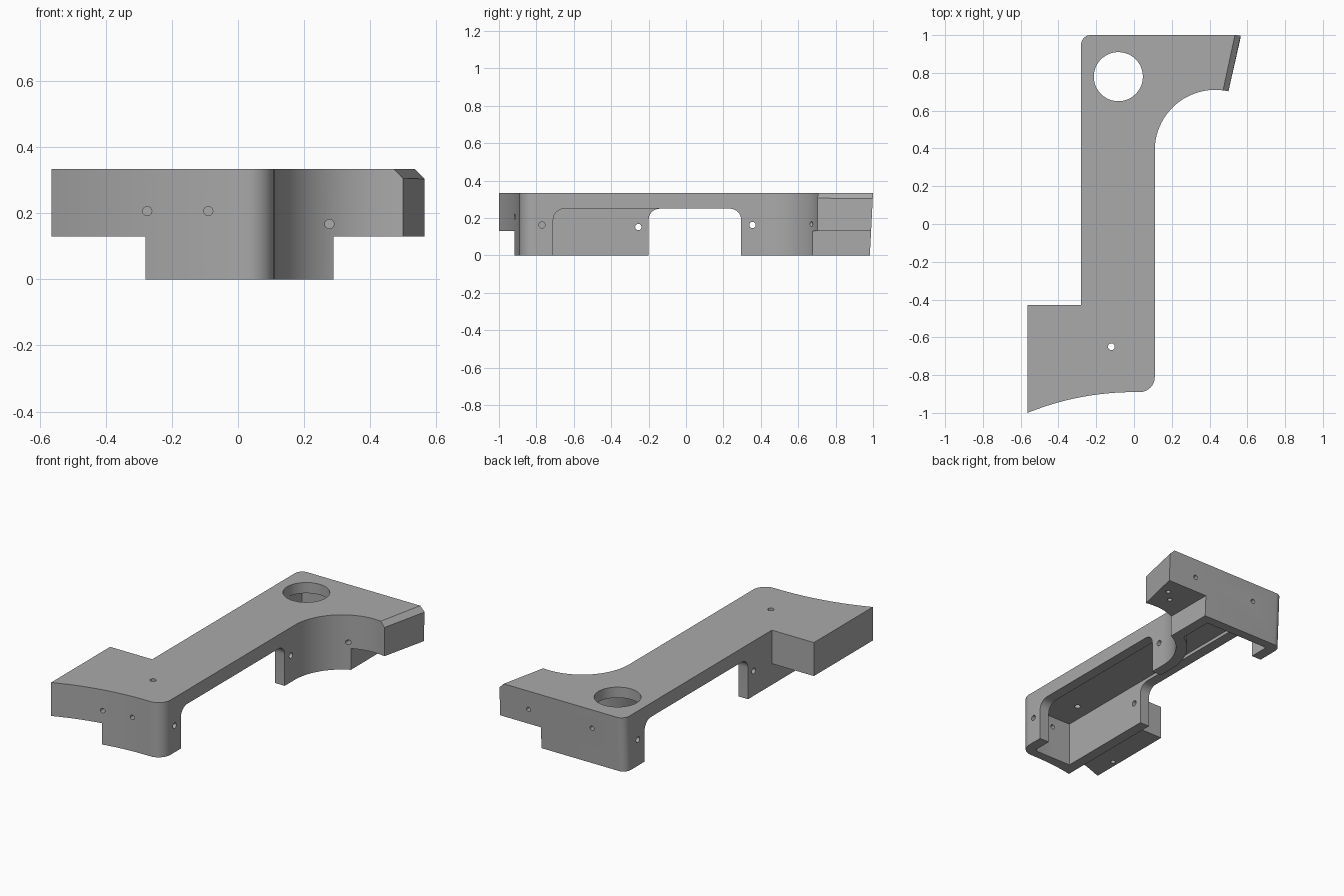
import bpy, bmesh, math
from mathutils import Vector

if "Cube" in bpy.data.objects:
    bpy.data.objects.remove(bpy.data.objects["Cube"])

TOP, STEP, WALL, CEIL = 0.335, 0.13, 0.065, 0.27


def arc(cx, cy, r, a0, a1, n):
    return [(cx + r * math.cos(math.radians(a0 + (a1 - a0) * i / n)),
             cy + r * math.sin(math.radians(a0 + (a1 - a0) * i / n))) for i in range(n + 1)]


def prism(name, pts, lo, hi, axis='z'):
    """Extrude a closed outline along z, or along x with (y, z) points."""
    bm = bmesh.new()
    place = (lambda p, h: (p[0], p[1], h)) if axis == 'z' else (lambda p, h: (h, p[0], p[1]))
    a = [bm.verts.new(place(p, lo)) for p in pts]
    b = [bm.verts.new(place(p, hi)) for p in pts]
    bm.faces.new(a)
    bm.faces.new(b)
    for i in range(len(pts)):
        j = (i + 1) % len(pts)
        bm.faces.new((a[i], a[j], b[j], b[i]))
    bmesh.ops.recalc_face_normals(bm, faces=bm.faces)
    me = bpy.data.meshes.new(name)
    bm.to_mesh(me)
    bm.free()
    ob = bpy.data.objects.new(name, me)
    bpy.context.collection.objects.link(ob)
    return ob


def drill(name, start, direction, length, r, n=16):
    bpy.ops.mesh.primitive_cylinder_add(vertices=n, radius=r, depth=length)
    ob = bpy.context.object
    ob.name = name
    d = Vector(direction)
    ob.rotation_euler = d.to_track_quat('Z', 'Y').to_euler()
    ob.location = Vector(start) + d * length / 2
    return ob


def cut(target, cutter):
    cutter.hide_render = True
    bpy.context.view_layer.objects.active = target
    m = target.modifiers.new('cut', 'BOOLEAN')
    m.operation, m.solver, m.object = 'DIFFERENCE', 'EXACT', cutter
    bpy.ops.object.modifier_apply(modifier=m.name)
    bpy.data.objects.remove(cutter)


# Body outline, counter-clockwise
end_angle = math.degrees(math.acos(0.07 / 0.32))
front_end = 90 + math.degrees(math.asin(0.565 / 1.5))
outline = ([(0.565, 1.0)]
           + arc(-0.23, 0.95, 0.05, 90, 180, 8)
           + [(-0.28, -0.43), (-0.565, -0.43)]
           + arc(0, -2.39, 1.5, front_end, 90, 16)
           + arc(0.03, -0.81, 0.08, -90, 0, 10)
           + arc(0.43, 0.39, 0.32, 180, end_angle, 28))
body = prism('bracket_body', outline, 0, TOP)

# Slight draft on the back face, then the bevel on the slanted end
bm = bmesh.new()
bm.from_mesh(body.data)
for v in bm.verts:
    if v.co.y > 0.94 and v.co.z < 0.01:
        v.co.y -= 0.017
geom = bm.verts[:] + bm.edges[:] + bm.faces[:]
res = bmesh.ops.bisect_plane(bm, geom=geom, plane_co=(0.565, 1.0, 0.305),
                             plane_no=(0.977, -0.21, 1.0), clear_outer=True)
edges = [e for e in res['geom_cut'] if isinstance(e, bmesh.types.BMEdge)]
bmesh.ops.holes_fill(bm, edges=edges)
bmesh.ops.recalc_face_normals(bm, faces=bm.faces)
bm.to_mesh(body.data)
bm.free()

# Overhangs at both ends
for name, x0, x1, y0, y1 in (('front_step', -0.7, -0.28, -1.1, -0.3),
                             ('back_step', 0.29, 0.7, 0.5, 1.1)):
    cut(body, prism(name, [(x0, y0), (x1, y0), (x1, y1), (x0, y1)], -0.1, STEP))

# Hollow underside, following the outline at wall thickness
r_in = 0.32 + WALL
a_end = 180 - math.degrees(math.acos(0.205 / r_in))
cavity = ([(0.225, 0.925), (-0.215, 0.925), (-0.215, -0.835)]
          + arc(0.025, -0.815, 0.02, -90, 0, 4)
          + arc(0.43, 0.39, r_in, 180, a_end, 16))
cut(body, prism('cavity', cavity, -0.1, CEIL))

# Rounded openings in the side walls
for name, y0, y1, x0, x1 in (('right_opening', -0.71, 0.295, 0.0, 0.2),
                             ('left_opening', -0.20, 0.80, -0.35, -0.19)):
    r = 0.06
    prof = ([(y0, -0.1), (y1, -0.1)] + arc(y1 - r, 0.25 - r, r, 0, 90, 8)
            + arc(y0 + r, 0.25 - r, r, 90, 180, 8))
    cut(body, prism(name, prof, x0, x1, 'x'))

# Large round hole and the small screw holes
cut(body, drill('round_hole', (-0.083, 0.78, 0.2), (0, 0, 1), 0.3, 0.13, 48))
X, Y, Z = (1, 0, 0), (0, 1, 0), (0, 0, 1)
screws = [
    ((-0.12, -0.65, 0.2), Z, 0.3, 0.018),
    ((-0.275, -1.0, 0.207), Y, 0.2, 0.014),
    ((-0.09, -1.0, 0.207), Y, 0.25, 0.014),
    ((0.277, 0.6, 0.168), Y, 0.2, 0.014),
    ((0.37, 0.88, 0.22), Y, 0.2, 0.014),
    ((-0.06, 0.88, 0.22), Y, 0.2, 0.014),
    ((0.02, -0.77, 0.163), X, 0.2, 0.017),
    ((0.02, 0.355, 0.163), X, 0.2, 0.017),
    ((-0.35, -0.255, 0.152), X, 0.2, 0.017),
    ((-0.35, 0.865, 0.16), X, 0.2, 0.017),
    ((-0.53, -0.82, 0.05), Z, 0.16, 0.014),
    ((0.485, 0.885, 0.05), Z, 0.16, 0.014),
    ((0.42, 0.82, 0.05), Z, 0.16, 0.014),
]
for i, (p, d, length, r) in enumerate(screws):
    cut(body, drill('screw_hole_%d' % i, p, d, length, r))

# Plain grey finish
mat = bpy.data.materials.new('grey')
mat.diffuse_color = (0.4, 0.4, 0.4, 1)
mat.use_nodes = True
mat.node_tree.nodes["Principled BSDF"].inputs["Base Color"].default_value = mat.diffuse_color
body.data.materials.clear()
body.data.materials.append(mat)
for p in body.data.polygons:
    p.material_index = 0
bpy.ops.object.select_all(action='DESELECT')
body.select_set(True)
bpy.context.view_layer.objects.active = body
bpy.ops.object.shade_smooth_by_angle(angle=math.radians(30))
